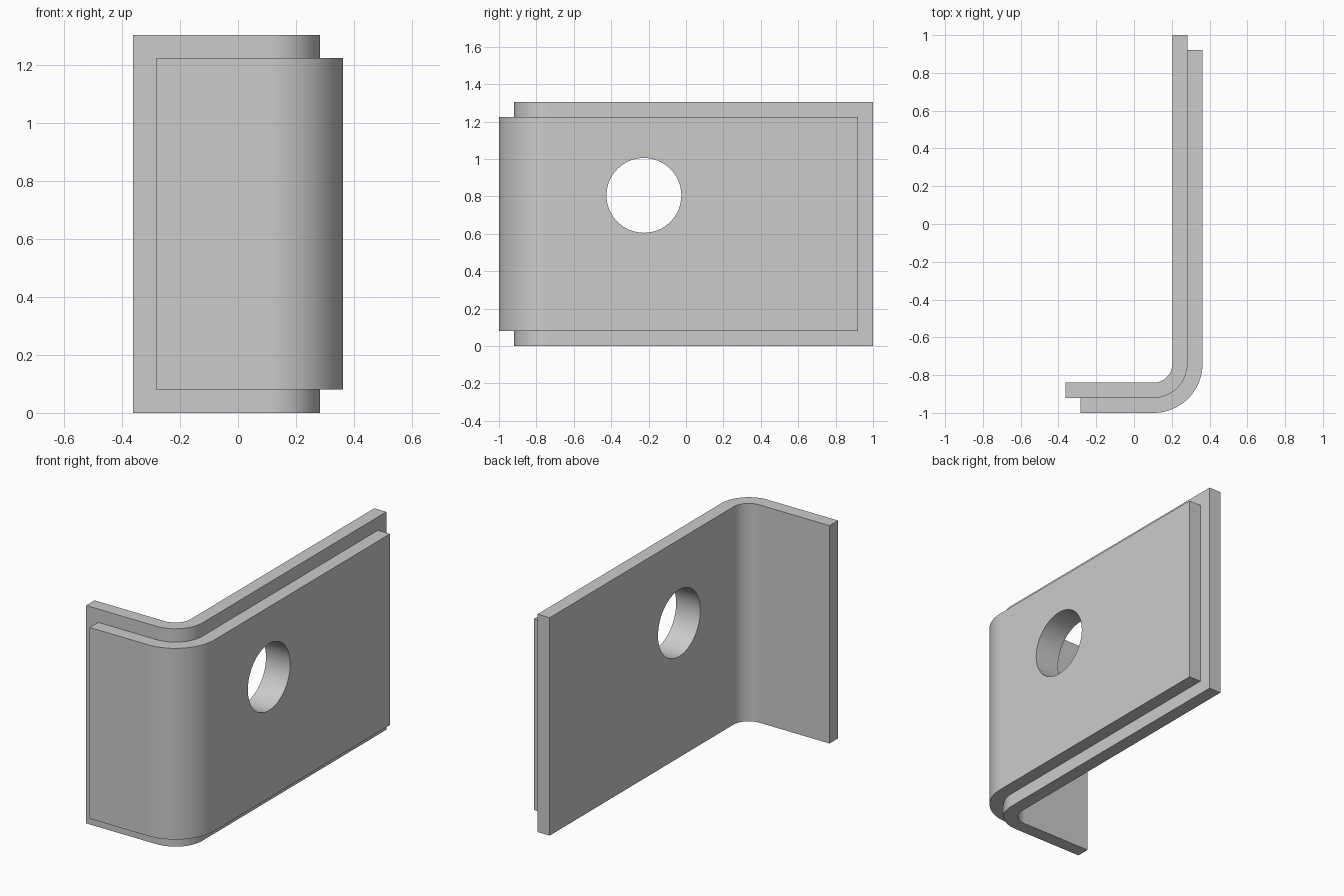
import bpy
import bmesh
from math import cos, sin, pi, radians
from mathutils import Matrix

if "Cube" in bpy.data.objects:
    bpy.data.objects.remove(bpy.data.objects["Cube"], do_unlink=True)

GREY = (0.6, 0.6, 0.6, 1)
mat = bpy.data.materials.new("light grey")
mat.use_nodes = True
mat.diffuse_color = GREY
mat.node_tree.nodes["Principled BSDF"].inputs["Base Color"].default_value = GREY

THICK = 0.08
BEND_X, BEND_Y = 0.103, -0.74   # shared centre of the bend
BEND_STEPS = 20


def make_object(name, bm):
    bmesh.ops.recalc_face_normals(bm, faces=bm.faces[:])
    mesh = bpy.data.meshes.new(name)
    bm.to_mesh(mesh)
    bm.free()
    mesh.materials.append(mat)
    obj = bpy.data.objects.new(name, mesh)
    bpy.context.collection.objects.link(obj)
    return obj


def wall_line(radius, x_end, y_end):
    """L-shaped line: short front leg, rounded bend, long side leg."""
    arc = [(BEND_X + radius * cos(a), BEND_Y + radius * sin(a))
           for a in (-pi / 2 + pi / 2 * i / BEND_STEPS for i in range(BEND_STEPS + 1))]
    return [(x_end, BEND_Y - radius)] + arc + [(BEND_X + radius, y_end)]


def bent_plate(name, inner_radius, x_end, y_end, z_low, z_high):
    outline = wall_line(inner_radius + THICK, x_end, y_end)
    outline += reversed(wall_line(inner_radius, x_end, y_end))
    bm = bmesh.new()
    base = bm.faces.new([bm.verts.new((x, y, z_low)) for x, y in outline])
    top = bmesh.ops.extrude_face_region(bm, geom=[base])["geom"]
    bmesh.ops.translate(bm, vec=(0, 0, z_high - z_low),
                        verts=[v for v in top if isinstance(v, bmesh.types.BMVert)])
    return make_object(name, bm)


# Cutter for the round hole through the side legs
bm = bmesh.new()
bmesh.ops.create_cone(bm, cap_ends=True, segments=64, radius1=0.2, radius2=0.2, depth=0.6,
                      matrix=Matrix.Translation((0.28, -0.225, 0.805)) @ Matrix.Rotation(pi / 2, 4, "Y"))
cutter = make_object("hole_cutter", bm)
cutter.hide_render = True

# Two nested bent plates, the outer one inset along its rim
plates = [
    bent_plate("inner_plate", 0.1, -0.363, 1.0, 0, 1.305),
    bent_plate("outer_plate", 0.1 + THICK, -0.283, 0.92, 0.08, 1.225),
]

for plate in plates:
    bpy.ops.object.select_all(action="DESELECT")
    plate.select_set(True)
    bpy.context.view_layer.objects.active = plate
    hole = plate.modifiers.new("hole", "BOOLEAN")
    hole.operation = "DIFFERENCE"
    hole.solver = "EXACT"
    hole.object = cutter
    bpy.ops.object.modifier_apply(modifier=hole.name)
    bpy.ops.object.shade_smooth_by_angle(angle=radians(30))
    normals = plate.modifiers.new("flat_faces", "WEIGHTED_NORMAL")
    normals.keep_sharp = True

bpy.data.objects.remove(cutter, do_unlink=True)
